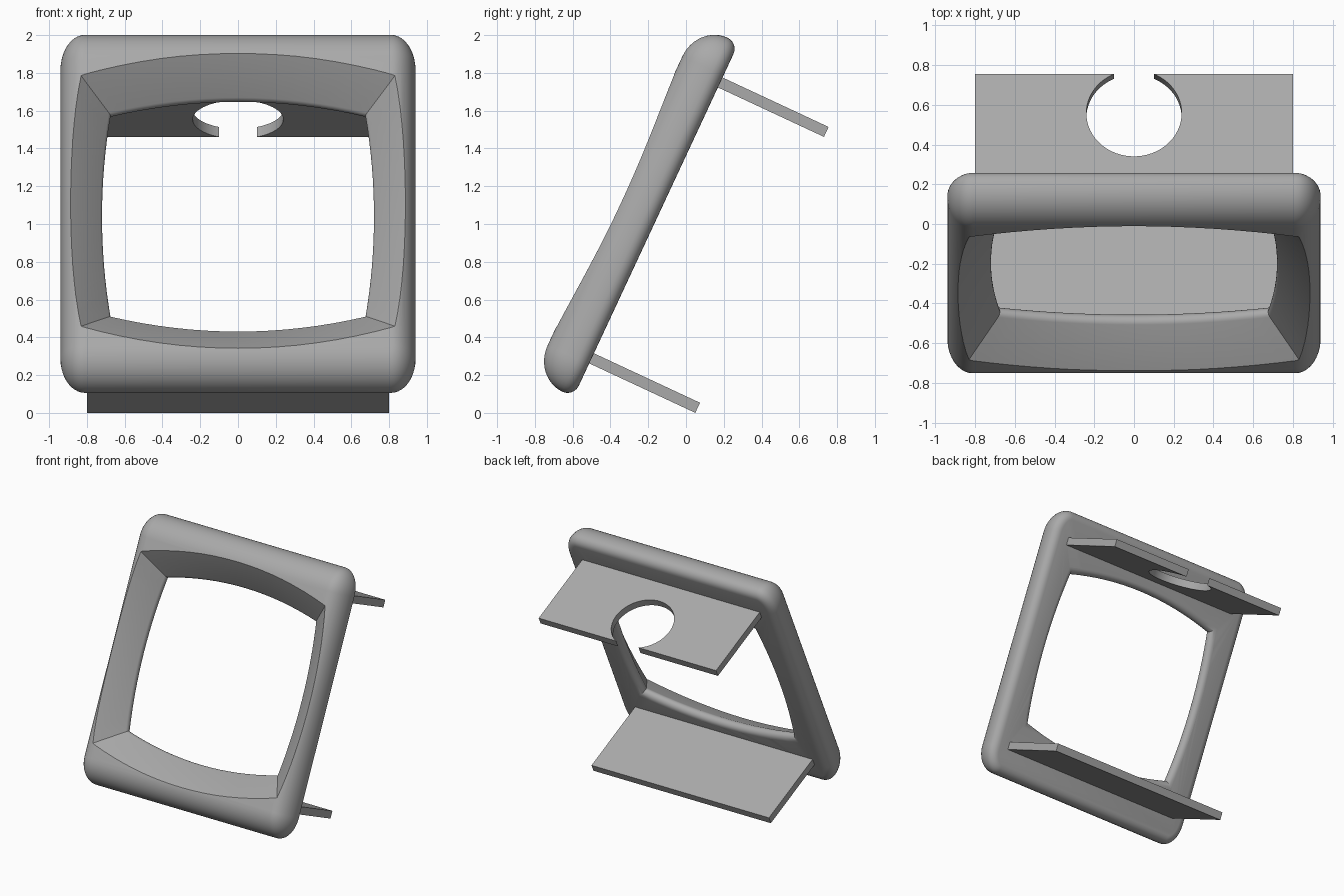
import bpy, bmesh, math

if "Cube" in bpy.data.objects:
    bpy.data.objects.remove(bpy.data.objects["Cube"])

TILT = math.radians(25)
S, C = math.sin(TILT), math.cos(TILT)
MID = 0.859                       # centre of the frame along its tilted height
BACK = -0.575                     # depth of the flat back of the frame

grey = bpy.data.materials.new("grey")
grey.diffuse_color = (0.4, 0.4, 0.4, 1)
grey.use_nodes = True
grey.node_tree.nodes["Principled BSDF"].inputs["Base Color"].default_value = grey.diffuse_color


def place(x, u, n):
    """Tilted coordinates (across, up the frame, backwards) to world."""
    return (x, S * u + C * n, C * u - S * n)


def loft(name, rings):
    """Closed solid skinned through rings of equal point count."""
    bm = bmesh.new()
    loops = [[bm.verts.new(place(*p)) for p in r] for r in rings]
    for a, b in zip(loops, loops[1:]):
        for i in range(len(a)):
            j = (i + 1) % len(a)
            bm.faces.new((a[i], a[j], b[j], b[i]))
    bm.faces.new(loops[0])
    bm.faces.new(loops[-1])
    bmesh.ops.remove_doubles(bm, verts=bm.verts, dist=1e-5)
    bmesh.ops.recalc_face_normals(bm, faces=bm.faces)
    me = bpy.data.meshes.new(name)
    bm.to_mesh(me)
    bm.free()
    me.materials.append(grey)
    ob = bpy.data.objects.new(name, me)
    bpy.context.collection.objects.link(ob)
    return ob


def activate(ob):
    bpy.ops.object.select_all(action='DESELECT')
    ob.select_set(True)
    bpy.context.view_layer.objects.active = ob


def cut(ob, cutter):
    cutter.hide_render = True
    mod = ob.modifiers.new("cut", 'BOOLEAN')
    mod.operation = 'DIFFERENCE'
    mod.solver = 'EXACT'
    mod.object = cutter
    activate(ob)
    bpy.ops.object.modifier_apply(modifier=mod.name)
    bpy.data.objects.remove(cutter)


def smooth(ob):
    activate(ob)
    bpy.ops.object.shade_smooth_by_angle(angle=math.radians(30))


# Frame body: rounded block, tight radius behind and a soft one in front
RX, RU, RB, RF = 0.13, 0.19, 0.065, 0.175


def body_ring(n, a, b, steps=10):
    pts = []
    for q, (sx, su) in enumerate(((1, 1), (-1, 1), (-1, -1), (1, -1))):
        for k in range(steps + 1):
            t = math.pi / 2 * (q + k / steps)
            pts.append((sx * (0.94 - RX) + a * math.cos(t),
                        MID + su * (1.034 - RU) + b * math.sin(t), n))
    return pts


rings = []
for k in range(7):
    t = math.pi / 2 * k / 6
    inset = RB * (1 - math.sin(t))
    rings.append(body_ring(BACK - RB * (1 - math.cos(t)), RX - inset, RU - inset))
for k in range(1, 13):
    t = math.pi / 2 * k / 12
    f = max(math.cos(t), 0)
    rings.append(body_ring(BACK - RB - RF * math.sin(t), RX * f, RU * f))
frame = loft("frame", rings)


# Opening: bowed rectangle, tapering inwards, with a rounded rear lip
def bowed_ring(n, cx, cu, mx, mu, steps=16):
    """cx, cu: corner half sizes; mx, mu: half sizes at the middle of the sides."""
    pts = []
    for q in range(4):
        for k in range(steps):
            s = 1 - 2 * k / steps
            if q % 2 == 0:
                x, u = s * cx, cu + (mu - cu) * (1 - s * s)
            else:
                x, u = -cx - (mx - cx) * (1 - s * s), s * cu
            if q >= 2:
                x, u = -x, -u
            pts.append((x, MID + u, n))
    return pts


NARROW = (0.675, 0.587, 0.72, 0.675)
FRONT = (0.83, 0.731, 0.92, 0.859)
LIP = 0.04
cutter_rings = [bowed_ring(BACK + 0.1, *[v + LIP for v in NARROW])]
for k in range(11):
    t = math.radians(90 - 13 * k)
    last = [v + LIP * (1 - math.cos(t)) for v in NARROW]
    depth = BACK - LIP + LIP * math.sin(t)
    cutter_rings.append(bowed_ring(depth, *last))
for n in (-0.812, -0.9):
    f = (n - depth) / (-0.812 - depth)
    cutter_rings.append(bowed_ring(n, *[a + (b - a) * f for a, b in zip(last, FRONT)]))
cut(frame, loft("opening_cutter", cutter_rings))
smooth(frame)


# Rear shelves
def shelf(name, u0, u1):
    corners = ((-0.8, BACK - 0.01), (0.8, BACK - 0.01), (0.8, 0.0445), (-0.8, 0.0445))
    return loft(name, [[(x, u, n) for x, n in corners] for u in (u0, u1)])


shelf("lower_shelf", 0.021, 0.08)
upper = shelf("upper_shelf", 1.633, 1.691)

# Round hole breaking through the rear edge of the upper shelf
hole = [[(0.24 * math.cos(math.tau * k / 64), u, -0.173 + 0.24 * math.sin(math.tau * k / 64))
         for k in range(64)] for u in (1.5, 1.8)]
cut(upper, loft("hole_cutter", hole))
smooth(upper)
